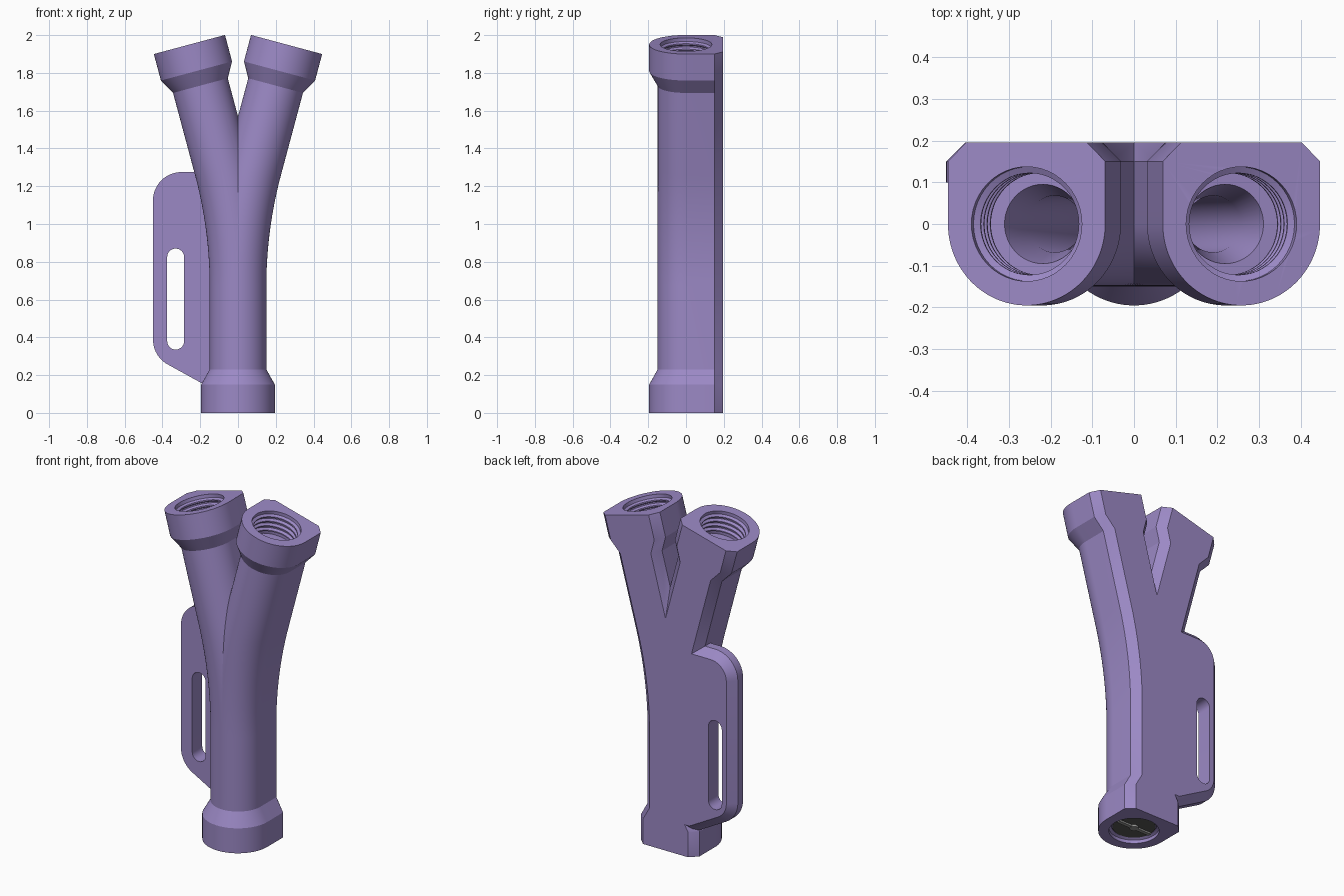
import bpy, bmesh, math
from mathutils import Vector, Matrix

if "Cube" in bpy.data.objects:
    bpy.data.objects.remove(bpy.data.objects["Cube"])

BACK, CH = 0.195, 0.045            # flat back plane and its chamfer
TILT = math.radians(15)
T = 0.32                           # tangent length of the bend
R = T / math.tan(TILT / 2)
L0 = 0.99 - T                      # straight lower run
ARC = R * TILT
LEN = L0 + ARC + 0.994 - T         # full path length


def material(name, rgb):
    m = bpy.data.materials.new(name)
    m.diffuse_color = (*rgb, 1)
    m.use_nodes = True
    m.node_tree.nodes["Principled BSDF"].inputs["Base Color"].default_value = m.diffuse_color
    return m


purple = material("purple plastic", (0.33, 0.25, 0.56))
dark = material("dark grey", (0.10, 0.10, 0.09))
grey = material("light grey", (0.30, 0.30, 0.29))


def frame(s):
    """Centre and tilt of the right-hand path at distance s."""
    if s <= L0:
        return Vector((0, 0, s)), 0.0
    a = min((s - L0) / R, TILT)
    p = Vector((R * (1 - math.cos(a)), 0, L0 + R * math.sin(a)))
    extra = max(0, s - L0 - ARC)
    return p + extra * Vector((math.sin(a), 0, math.cos(a))), a


def finish(name, bm, mat):
    bmesh.ops.recalc_face_normals(bm, faces=bm.faces)
    me = bpy.data.meshes.new(name)
    bm.to_mesh(me)
    bm.free()
    me.materials.append(mat)
    ob = bpy.data.objects.new(name, me)
    bpy.context.collection.objects.link(ob)
    return ob


def forked_sweep(name, stations, section):
    """Sweep section(r) along the path, keep the x > 0 half and mirror it."""
    bm = bmesh.new()
    rings = []
    for s, r in stations:
        c, a = frame(s)
        n = Vector((math.cos(a), 0, -math.sin(a)))
        rings.append([bm.verts.new(c + u * n + Vector((0, v, 0))) for u, v in section(r)])
    for lo, hi in zip(rings, rings[1:]):
        for i in range(len(lo)):
            j = (i + 1) % len(lo)
            bm.faces.new((lo[i], lo[j], hi[j], hi[i]))
    bm.faces.new(rings[0])
    bm.faces.new(rings[-1])
    geom = bm.verts[:] + bm.edges[:] + bm.faces[:]
    bmesh.ops.bisect_plane(bm, geom=geom, dist=1e-5, plane_co=(0, 0, 0),
                           plane_no=(1, 0, 0), clear_inner=True)
    geom = bm.verts[:] + bm.edges[:] + bm.faces[:]
    bmesh.ops.mirror(bm, geom=geom, matrix=Matrix(), merge_dist=1e-4, axis='X')
    bmesh.ops.remove_doubles(bm, verts=bm.verts, dist=1e-5)
    return finish(name, bm, purple)


def prism(name, pts, y0, y1, chamfer=0):
    """Extrude an x-z outline along y, with an optional chamfer at the back."""
    bm = bmesh.new()
    face = bm.faces.new([bm.verts.new((x, y0, z)) for x, z in pts])
    ext = bmesh.ops.extrude_face_region(bm, geom=[face])["geom"]
    bmesh.ops.translate(bm, vec=(0, y1 - chamfer - y0, 0),
                        verts=[g for g in ext if isinstance(g, bmesh.types.BMVert)])
    bmesh.ops.recalc_face_normals(bm, faces=bm.faces)
    if chamfer:
        back = [g for g in ext if isinstance(g, bmesh.types.BMFace)]
        bmesh.ops.inset_region(bm, faces=back, thickness=chamfer, depth=chamfer,
                               use_even_offset=True)
    return finish(name, bm, purple)


def arc(cx, cz, r, a0, a1, n=12):
    return [(cx + r * math.cos(math.radians(a0 + (a1 - a0) * i / n)),
             cz + r * math.sin(math.radians(a0 + (a1 - a0) * i / n))) for i in range(n + 1)]


def combine(ob, other, op):
    m = ob.modifiers.new(op.lower(), 'BOOLEAN')
    m.object, m.operation, m.solver = other, op, 'EXACT'
    bpy.context.view_layer.objects.active = ob
    bpy.ops.object.modifier_apply(modifier=m.name)
    bpy.data.objects.remove(other)


def d_section(r):
    """Round front, flat chamfered back."""
    return arc(0, 0, r, 180, 360, 48) + [(r, BACK - CH), (r - CH, BACK),
                                         (CH - r, BACK), (-r, BACK - CH)]


def round_section(r):
    return arc(0, 0, r, 0, 360, 48)[:-1]


# Forked body with a collar at each of the three ends
bend = [L0 + ARC * i / 20 for i in range(21)]
body = forked_sweep("forked_body",
                    [(0, 0.195), (0.15, 0.195), (0.23, 0.15)] + [(s, 0.15) for s in bend]
                    + [(LEN - 0.225, 0.15), (LEN - 0.145, 0.195), (LEN, 0.195)], d_section)

# Side handle plate with rounded outer corners
handle = prism("handle_plate",
               [(0, 1.275)] + arc(-0.30, 1.125, 0.15, 90, 180)
               + arc(-0.30, 0.388, 0.15, 180, 242) + [(-0.17, 0.145), (0, 0.145)],
               0.10, BACK, CH)
combine(body, handle, 'UNION')

# Finger slot
slot = prism("slot_cutter", arc(-0.33, 0.825, 0.045, 0, 180) + arc(-0.33, 0.38, 0.045, 180, 360),
             0.0, 0.4)
combine(body, slot, 'DIFFERENCE')

# Threaded sockets and inner channel
thread = [(0.0, 0.137)]
for k in range(4):
    z = 0.02 + 0.03 * k
    thread += [(z, 0.137), (z + 0.008, 0.122), (z + 0.015, 0.122), (z + 0.023, 0.137)]
thread += [(0.15, 0.137), (0.1501, 0.095), (0.26, 0.068)]
bore = forked_sweep("bore_cutter",
                    [(-0.02, 0.137)] + thread + [(s, 0.068) for s in bend]
                    + [(LEN - d, r) for d, r in reversed(thread)] + [(LEN + 0.02, 0.137)],
                    round_section)
combine(body, bore, 'DIFFERENCE')

bpy.ops.object.select_all(action='DESELECT')
body.select_set(True)
bpy.context.view_layer.objects.active = body
bpy.ops.object.shade_smooth_by_angle(angle=math.radians(25))

# Plug in the lower socket with a raised bar and hub
bm = bmesh.new()
bmesh.ops.create_cone(bm, cap_ends=True, segments=48, radius1=0.118, radius2=0.118, depth=0.02,
                      matrix=Matrix.Translation((0, 0, 0.035)))
finish("socket_plug", bm, dark)
bm = bmesh.new()
bmesh.ops.create_cube(bm, size=1, matrix=Matrix.Translation((0, 0, 0.021))
                      @ Matrix.Diagonal((0.225, 0.022, 0.012, 1)))
finish("plug_bar", bm, grey)
bm = bmesh.new()
bmesh.ops.create_cone(bm, cap_ends=True, segments=24, radius1=0.025, radius2=0.025, depth=0.014,
                      matrix=Matrix.Translation((0, 0, 0.021)))
finish("plug_hub", bm, grey)
